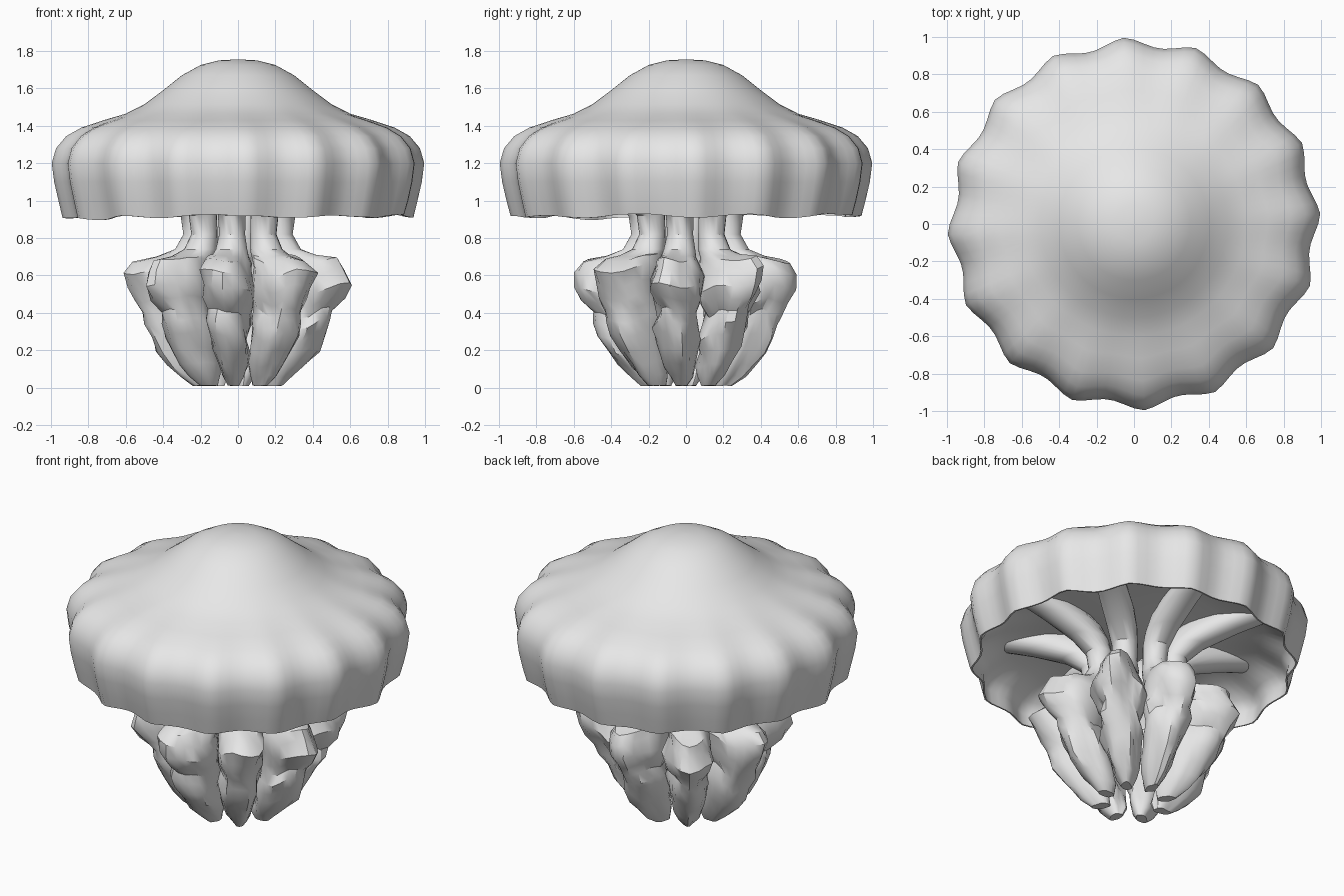
import bpy, bmesh, math
from mathutils import Vector, noise

cube = bpy.data.objects.get("Cube")
if cube:
    bpy.data.objects.remove(cube, do_unlink=True)

TAU = 2 * math.pi
grey = bpy.data.materials.new("pale_grey")
grey.use_nodes = True
COLOUR = (0.8, 0.8, 0.8, 1)
grey.diffuse_color = COLOUR
grey.node_tree.nodes["Principled BSDF"].inputs["Base Color"].default_value = COLOUR


def loft(name, rings, angle):
    """Skin a list of closed rings, close both ends and shade smooth."""
    bm = bmesh.new()
    rows = [[bm.verts.new(p) for p in ring] for ring in rings]
    n = len(rows[0])
    for a, b in zip(rows, rows[1:]):
        for i in range(n):
            j = (i + 1) % n
            bm.faces.new((a[i], a[j], b[j], b[i]))
    bm.faces.new(rows[0])
    bm.faces.new(rows[-1])
    bmesh.ops.recalc_face_normals(bm, faces=bm.faces)
    mesh = bpy.data.meshes.new(name)
    bm.to_mesh(mesh)
    bm.free()
    mesh.materials.append(grey)
    obj = bpy.data.objects.new(name, mesh)
    bpy.context.collection.objects.link(obj)
    bpy.ops.object.select_all(action='DESELECT')
    bpy.context.view_layer.objects.active = obj
    obj.select_set(True)
    bpy.ops.object.shade_smooth_by_angle(angle=math.radians(angle))
    return obj


# Bell: domed top, scalloped skirt, thin rim and a shallow underside
LOBES, SEGMENTS = 16, 112
PHASE = math.radians(3)
outer = [(0.01, 1.755), (0.1, 1.75), (0.2, 1.725), (0.3, 1.67), (0.4, 1.59),
         (0.5, 1.515), (0.6, 1.465), (0.72, 1.43), (0.84, 1.39), (0.92, 1.345),
         (0.975, 1.28), (0.998, 1.2), (0.985, 1.1), (0.962, 1.0), (0.94, 0.915)]
under = [(0.93, 0.915), (0.94, 1.0), (0.9, 1.06), (0.75, 1.13), (0.5, 1.15),
         (0.25, 1.12), (0.01, 1.1)]


def bell_ring(r, z):
    ring = []
    scallop = 0.05 * min(1, max(0, (r - 0.55) / 0.35))
    for i in range(SEGMENTS):
        a = TAU * i / SEGMENTS
        wave = abs(math.sin(LOBES / 2 * (a - PHASE)))
        wave = 0.6 * wave ** 2 + 0.4 * wave
        q = r * (1 - scallop * wave)
        x, y = q * math.cos(a), q * math.sin(a)
        ragged = noise.noise(Vector((x * 3, y * 3, 0))) if z < 0.95 else 0
        ring.append((x, y, z + 0.03 * ragged))
    return ring


loft("bell", [bell_ring(r, z) for r, z in outer + under], 50)

# Oral arms: (height, distance from axis, radial half depth, half width)
arm_profile = [
    (1.15, 0.6, 0.3, 0.08), (1.08, 0.43, 0.21, 0.09), (1.0, 0.3, 0.12, 0.085),
    (0.92, 0.235, 0.075, 0.075), (0.82, 0.225, 0.07, 0.07),
    (0.74, 0.25, 0.09, 0.085), (0.7, 0.3, 0.13, 0.1),
    (0.67, 0.36, 0.18, 0.13), (0.61, 0.385, 0.2, 0.155),
    (0.53, 0.39, 0.195, 0.165), (0.46, 0.38, 0.165, 0.15),
    (0.4, 0.36, 0.14, 0.125), (0.34, 0.345, 0.145, 0.14),
    (0.27, 0.32, 0.14, 0.13), (0.19, 0.285, 0.13, 0.115),
    (0.12, 0.25, 0.11, 0.095), (0.06, 0.22, 0.085, 0.07),
    (0.01, 0.19, 0.05, 0.035)]
SIDES, ARMS = 20, 8


def arm_ring(k, z, r, depth, width):
    turn = math.radians(-8) + TAU * k / ARMS
    frill = min(1, max(0, (0.72 - z) / 0.06))
    size = 1 + 0.1 * frill * noise.noise(Vector((k * 3.7, 0.5, 0.3)))
    ring = []
    for i in range(SIDES):
        a = TAU * i / SIDES
        c, s = math.cos(a), math.sin(a)
        # Pleated wings on the lower part, crumpled by noise
        bump = noise.noise(Vector((c * 1.2 + k * 5.3, s * 1.2, z * 9)))
        fold = 1 + frill * (0.09 * math.cos(3 * a) + 0.3 * bump)
        u = r + depth * c * fold * size
        taper = 1 - frill * 0.3 * (1 - c) / 2
        v = width * s * fold * taper
        drop = frill * 0.06 * noise.noise(Vector((c + k * 2.1, s, 4.5)))
        ring.append((u * math.cos(turn) - v * math.sin(turn),
                     u * math.sin(turn) + v * math.cos(turn),
                     max(0, z + drop * min(1, z * 4))))
    return ring


for k in range(ARMS):
    loft(f"oral_arm_{k + 1}", [arm_ring(k, *row) for row in arm_profile], 35)
